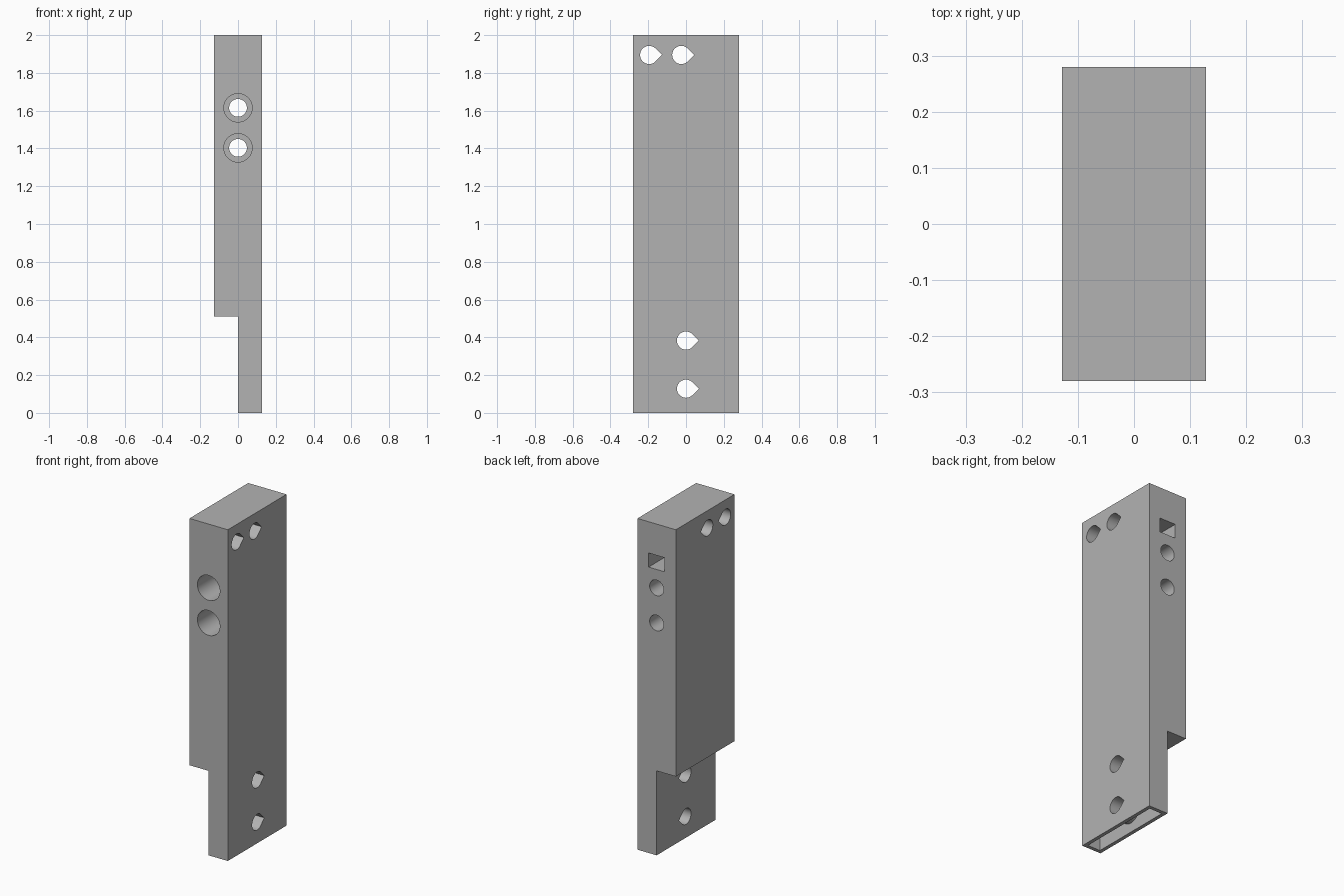
import bpy
import bmesh
from math import cos, sin, pi, radians
from mathutils import Vector

if "Cube" in bpy.data.objects:
    bpy.data.objects.remove(bpy.data.objects["Cube"], do_unlink=True)

grey = bpy.data.materials.new("plain grey")
grey.use_nodes = True
grey.diffuse_color = (0.45, 0.45, 0.45, 1)
grey.node_tree.nodes["Principled BSDF"].inputs["Base Color"].default_value = grey.diffuse_color

HALF_X, HALF_Y, HEIGHT, STEP, WALL = 0.128, 0.28, 2.0, 0.51, 0.022


def prism(name, points, axis, start, end):
    """Extrude a closed (u, z) outline along x or y."""
    bm = bmesh.new()
    place = (lambda u, z: (start, u, z)) if axis == "x" else (lambda u, z: (u, start, z))
    face = bm.faces.new([bm.verts.new(place(u, z)) for u, z in points])
    moved = bmesh.ops.extrude_face_region(bm, geom=[face])["geom"]
    shift = Vector((end - start, 0, 0)) if axis == "x" else Vector((0, end - start, 0))
    bmesh.ops.translate(bm, vec=shift, verts=[v for v in moved if isinstance(v, bmesh.types.BMVert)])
    bmesh.ops.recalc_face_normals(bm, faces=bm.faces)
    mesh = bpy.data.meshes.new(name)
    bm.to_mesh(mesh)
    bm.free()
    mesh.materials.append(grey)
    obj = bpy.data.objects.new(name, mesh)
    bpy.context.collection.objects.link(obj)
    return obj


def rectangle(u0, u1, z0, z1):
    return [(u0, z0), (u1, z0), (u1, z1), (u0, z1)]


def circle(u, z, r, n=64):
    return [(u + r * cos(2 * pi * i / n), z + r * sin(2 * pi * i / n)) for i in range(n)]


def teardrop(u, z, r, n=48):
    """Circle with a right-angled point towards the back."""
    arc = [pi / 4 + 1.5 * pi * i / n for i in range(n + 1)]
    return [(u + r * 2 ** 0.5, z)] + [(u + r * cos(a), z + r * sin(a)) for a in arc]


def combine(target, tool, operation):
    tool.hide_render = True
    mod = target.modifiers.new(operation.lower(), "BOOLEAN")
    mod.operation, mod.solver, mod.object = operation, "EXACT", tool
    bpy.context.view_layer.objects.active = target
    bpy.ops.object.modifier_apply(modifier=mod.name)
    bpy.data.objects.remove(tool, do_unlink=True)


# Stepped body
body = prism("stepped_body", [(0, 0), (HALF_X, 0), (HALF_X, HEIGHT), (-HALF_X, HEIGHT),
                              (-HALF_X, STEP), (0, STEP)], "y", -HALF_Y, HALF_Y)

# Hollow foot, open at the bottom, with a boss round each screw hole
foot_holes = [(0, 0.128), (0, 0.383)]
combine(body, prism("foot_cavity", rectangle(WALL, HALF_X - WALL, -0.1, STEP - WALL),
                    "y", WALL - HALF_Y, HALF_Y - WALL), "DIFFERENCE")
for y, z in foot_holes:
    combine(body, prism("screw_boss", circle(y, z, 0.072), "x", WALL / 2, HALF_X - WALL / 2), "UNION")

# Teardrop cross holes
for y, z in foot_holes + [(-0.195, 1.895), (-0.025, 1.895)]:
    combine(body, prism("cross_hole", teardrop(y, z, 0.048), "x", -0.3, 0.3), "DIFFERENCE")

# Counterbored holes from front to back
for z in (1.403, 1.615):
    combine(body, prism("counterbore", circle(0, z, 0.075), "y", -0.4, 0.08), "DIFFERENCE")
    combine(body, prism("bolt_hole", circle(0, z, 0.047), "y", -0.4, 0.4), "DIFFERENCE")

# Rectangular socket in the back
combine(body, prism("back_socket", rectangle(-0.054, 0.054, 1.726, 1.811), "y", 0.08, 0.4), "DIFFERENCE")

# Smooth bores, sharp edges
bpy.ops.object.select_all(action="DESELECT")
body.select_set(True)
bpy.context.view_layer.objects.active = body
bpy.ops.object.shade_smooth_by_angle(angle=radians(30))
